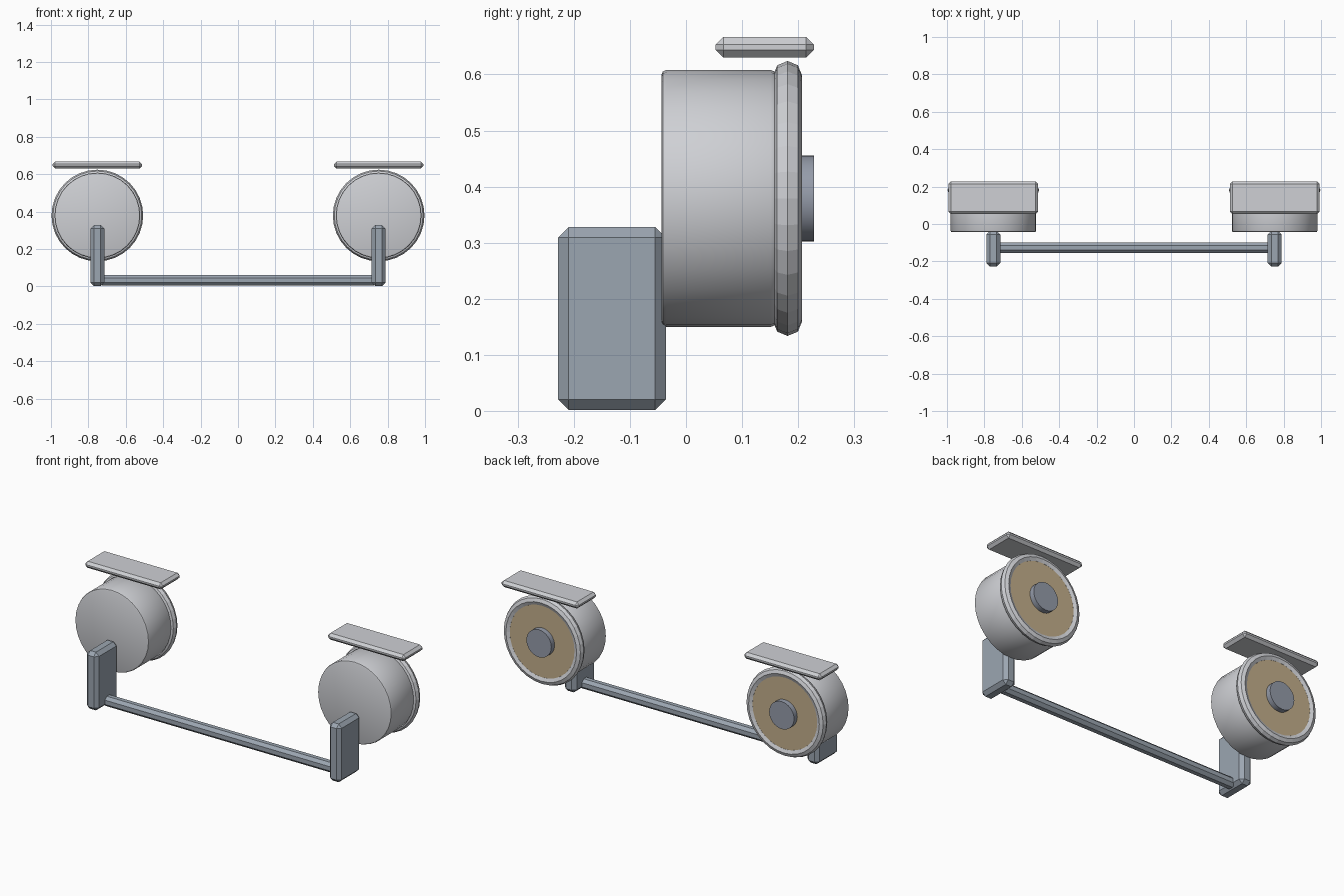
import bpy, math

if "Cube" in bpy.data.objects:
    bpy.data.objects.remove(bpy.data.objects["Cube"])

def mat(name, c):
    m = bpy.data.materials.new(name)
    m.diffuse_color = (*c, 1)
    m.use_nodes = True
    m.node_tree.nodes["Principled BSDF"].inputs["Base Color"].default_value = m.diffuse_color
    return m

STEEL = mat("steel", (0.33, 0.38, 0.44))
SHELL = mat("shell", (0.62, 0.63, 0.66))
LENS = mat("lens", (0.55, 0.43, 0.26))
HUB = mat("hub", (0.30, 0.33, 0.40))

def finish(name, m, bevel=0, segments=1, smooth=False):
    o = bpy.context.object
    o.name = name
    o.data.materials.append(m)
    if bevel:
        b = o.modifiers.new("bevel", 'BEVEL')
        b.width, b.segments = bevel, segments
        b.limit_method = 'ANGLE'
        b.angle_limit = math.radians(40)
        bpy.ops.object.modifier_apply(modifier="bevel")
    if smooth:
        bpy.ops.object.shade_smooth_by_angle(angle=math.radians(30))
    return o

def box(name, lo, hi, m, bevel):
    bpy.ops.mesh.primitive_cube_add(size=1, location=[(a + b) / 2 for a, b in zip(lo, hi)])
    o = bpy.context.object
    o.scale = [b - a for a, b in zip(lo, hi)]
    bpy.ops.object.transform_apply(location=False, rotation=False, scale=True)
    return finish(name, m, bevel)

def disc(name, x, y0, y1, r, m, bevel=0):
    bpy.ops.mesh.primitive_cylinder_add(vertices=32, radius=r, depth=y1 - y0,
        location=(x, (y0 + y1) / 2, 0.379), rotation=(math.pi / 2, 0, 0))
    return finish(name, m, bevel, 2, True)

# cross bar
box("cross_bar", (-0.74, -0.156, 0.004), (0.74, -0.1, 0.06), STEEL, 0.016)

for side, x in (("left", -0.752), ("right", 0.752)):
    # upright bracket
    box(side + "_bracket", (x - 0.037, -0.228, 0.002), (x + 0.037, -0.036, 0.328), STEEL, 0.019)
    # lamp housing, rim, lens and centre hub
    disc(side + "_housing", x, -0.044, 0.16, 0.229, SHELL, 0.009)
    bpy.ops.mesh.primitive_torus_add(major_radius=0.219, minor_radius=0.026,
        major_segments=32, minor_segments=8,
        location=(x, 0.181, 0.379), rotation=(math.pi / 2, 0, 0))
    finish(side + "_rim", SHELL)
    disc(side + "_lens", x, 0.15, 0.199, 0.202, LENS)
    disc(side + "_hub", x, 0.19, 0.228, 0.077, HUB)
    # visor plate above the lamp
    box(side + "_visor", (x - 0.24, 0.053, 0.63), (x + 0.24, 0.228, 0.667), SHELL, 0.014)
